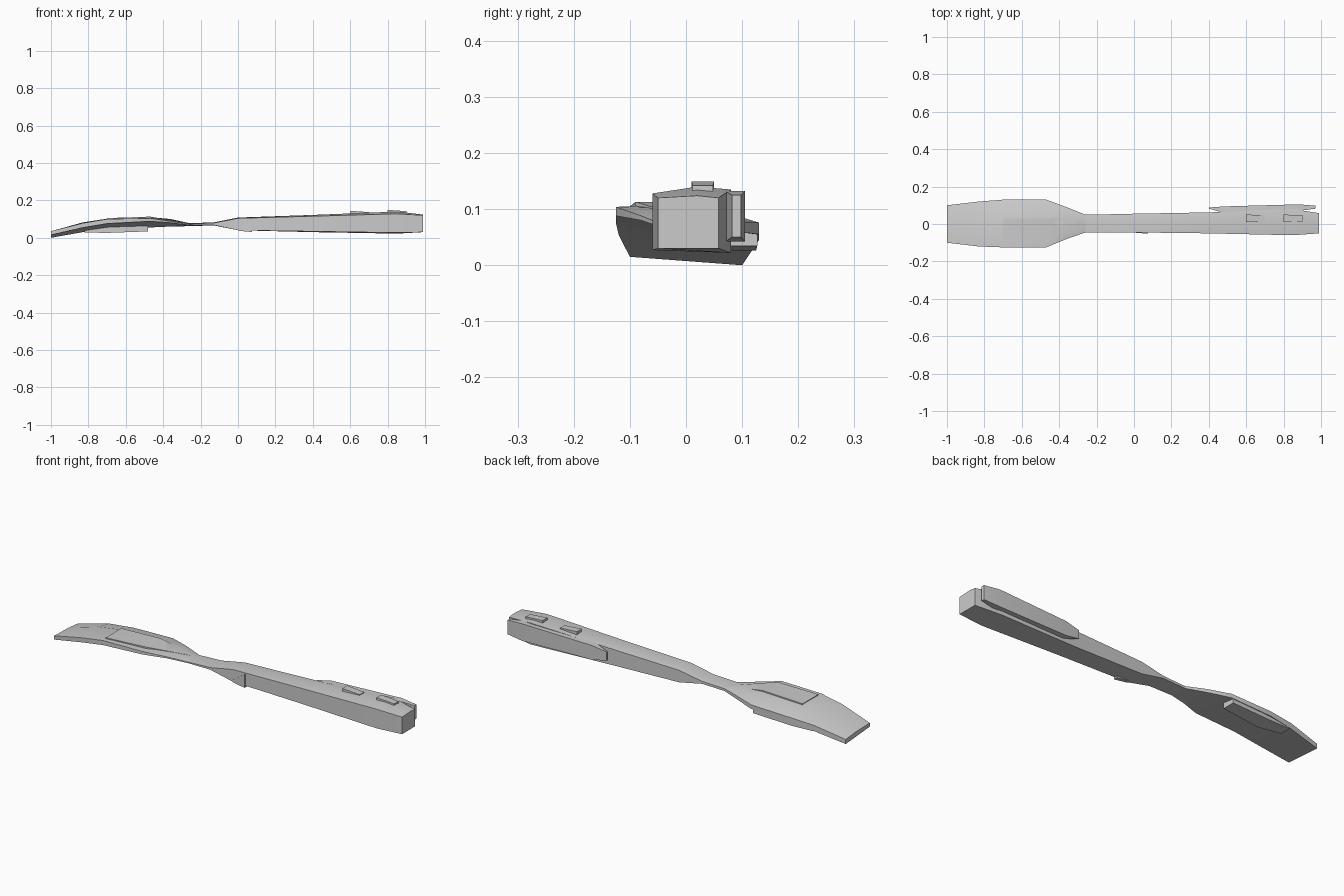
import bpy
import math

cube = bpy.data.objects.get("Cube")
if cube:
    bpy.data.objects.remove(cube, do_unlink=True)

grey = bpy.data.materials.new("light grey")
grey.use_nodes = True
colour = (0.6, 0.6, 0.6, 1)
grey.diffuse_color = colour
grey.node_tree.nodes["Principled BSDF"].inputs["Base Color"].default_value = colour


def finish(name, verts, faces):
    mesh = bpy.data.meshes.new(name)
    mesh.from_pydata(verts, [], faces)
    mesh.materials.append(grey)
    obj = bpy.data.objects.new(name, mesh)
    bpy.context.collection.objects.link(obj)
    bpy.ops.object.select_all(action="DESELECT")
    obj.select_set(True)
    bpy.context.view_layer.objects.active = obj
    bpy.ops.object.mode_set(mode="EDIT")
    bpy.ops.mesh.select_all(action="SELECT")
    bpy.ops.mesh.normals_make_consistent(inside=False)
    bpy.ops.object.mode_set(mode="OBJECT")
    bpy.ops.object.shade_smooth_by_angle(angle=math.radians(25))
    return obj


def loft(name, rings):
    """Skin a row of matching closed rings and cap both ends."""
    n = len(rings[0])
    faces = [tuple(range(n)), tuple(range((len(rings) - 1) * n, len(rings) * n))]
    for r in range(len(rings) - 1):
        for i in range(n):
            j = (i + 1) % n
            faces.append((r * n + i, r * n + j, (r + 1) * n + j, (r + 1) * n + i))
    return finish(name, [v for ring in rings for v in ring], faces)


def body_ring(x, front, back, top_f, crown, top_b, low_f, low_b):
    return [(x, front, low_f), (x, front, top_f), (x, 0.02, crown),
            (x, back, top_b), (x, back, low_b)]


def box_ring(x, y0, y1, z0, z1):
    return [(x, y0, z0), (x, y1, z0), (x, y1, z1), (x, y0, z1)]


# Blade: thin, arched and tilted down toward the back
neck = body_ring(-.26, -.045, .05, .074, .078, .074, .068, .062)
loft("blade", [
    body_ring(-1, -.1, .1, .035, .032, .024, .015, 0),
    body_ring(-.83, -.12, .12, .078, .082, .06, .054, .03),
    body_ring(-.7, -.125, .13, .1, .102, .07, .076, .045),
    body_ring(-.47, -.125, .13, .104, .11, .076, .088, .055),
    body_ring(-.36, -.08, .09, .088, .1, .078, .08, .06),
    neck])

# Handle: flat neck swelling into a tapered bar
loft("handle", [
    neck,
    body_ring(-.13, -.045, .052, .079, .082, .079, .068, .066),
    body_ring(0, -.045, .055, .104, .108, .103, .04, .04),
    body_ring(.4, -.05, .062, .115, .122, .115, .034, .03),
    body_ring(.85, -.06, .08, .128, .14, .135, .027, .022),
    body_ring(.99, -.05, .058, .12, .124, .12, .03, .03)])

# Step under the back half of the blade
loft("blade_under_step", [
    box_ring(-.82, .06, .12, .028, .05),
    box_ring(-.7, .04, .125, .026, .06),
    box_ring(-.48, .06, .127, .034, .07)])

# Raised panel on top of the blade
loft("blade_top_panel", [
    box_ring(-.7, -.1, .03, .096, .105),
    box_ring(-.47, -.09, .03, .1, .113),
    box_ring(-.28, .01, .025, .076, .082)])

# Long grip plate along the back of the handle
loft("grip_plate", [
    box_ring(.4, .082, .088, .06, .105),
    box_ring(.48, .06, .094, .045, .12),
    box_ring(.88, .07, .105, .042, .132),
    box_ring(.97, .082, .098, .05, .125)])

# Thin ridges on the upper face of the handle
for name, x, height in (("front_ridge", .6, .144), ("rear_ridge", .8, .149)):
    loft(name, [
        box_ring(x, .01, .05, .12, height),
        box_ring(x + .1, .012, .048, .12, height - .007)])

# Small wedge beside the neck
loft("neck_wedge", [
    box_ring(0, -.046, -.03, .038, .05),
    box_ring(.075, -.052, -.03, .03, .1)])
